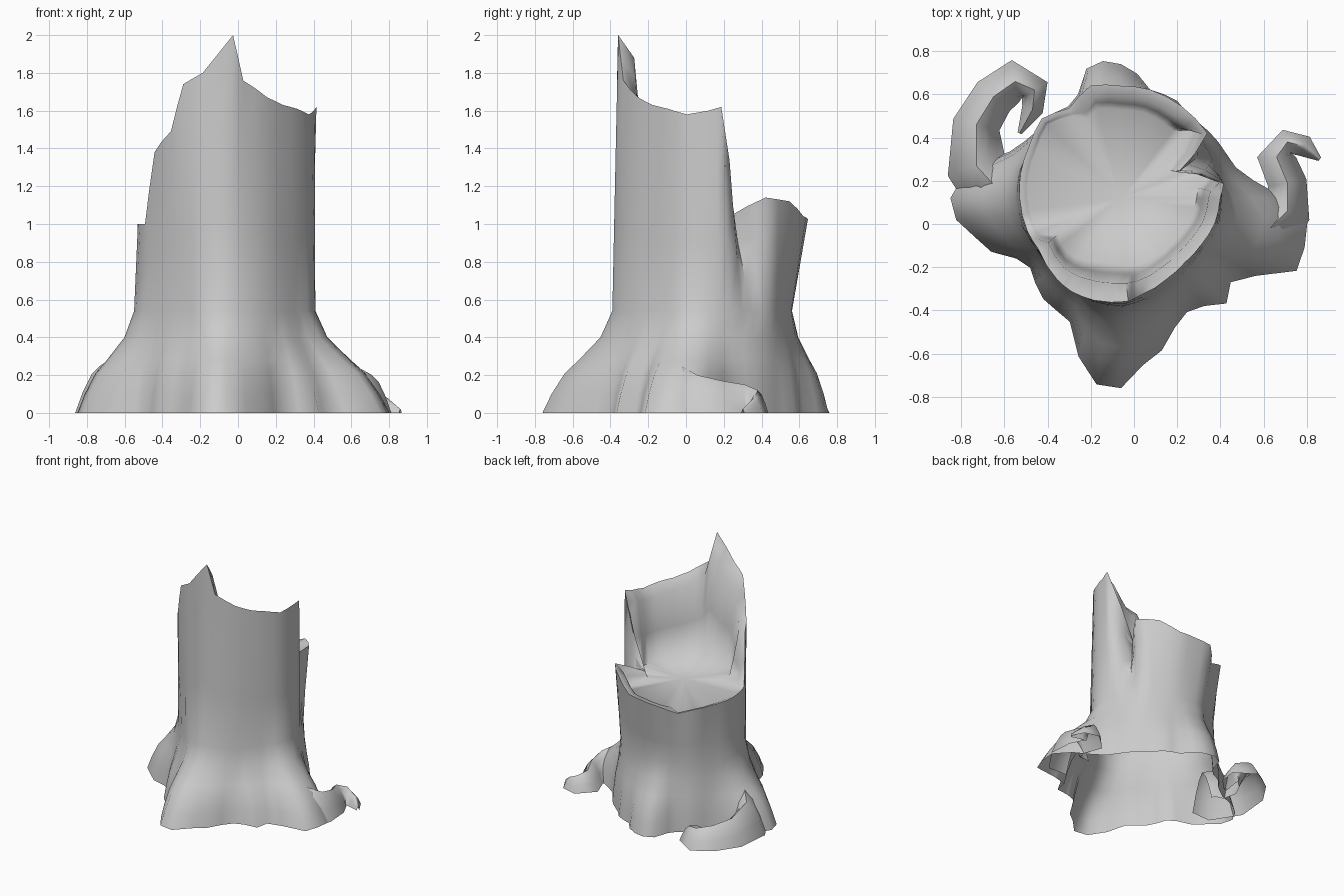
import bpy, bmesh, math
from mathutils import Vector

cube = bpy.data.objects.get("Cube")
if cube:
    bpy.data.objects.remove(cube, do_unlink=True)

grey = bpy.data.materials.new("weathered grey wood")
grey.use_nodes = True
colour = (0.6, 0.6, 0.6, 1)
grey.diffuse_color = colour
grey.node_tree.nodes["Principled BSDF"].inputs["Base Color"].default_value = colour

CENTRE = Vector((-0.06, 0.12, 0))
COLUMNS = 48

# Foot radius in hundredths, every 7.5 degrees from +x
FOOT = [76, 62, 55, 53, 52, 51, 50, 50, 52, 52, 52, 58,
        62, 64, 62, 52, 49, 50, 51, 50, 52, 56, 66, 74,
        79, 77, 70, 65, 56, 53, 56, 59, 60, 62, 76, 87,
        88, 78, 73, 65, 61, 63, 69, 64, 72, 88, 88, 87]
# Waist radius, rim radius and rim height, every 15 degrees
WAIST = [47, 46, 46, 46, 44, 44, 44, 45, 44, 46, 47, 49,
         49, 48, 46, 45, 46, 50, 51, 49, 47, 45, 45, 47]
RIM = [46, 48, 30, 50, 51, 52, 52, 54, 48, 52, 49, 48,
       47, 46, 45, 48, 49, 49, 48, 46, 43, 42, 43, 45]
TOP = [160, 162, 105, 114, 112, 104, 103, 102, 95, 100, 100, 100,
       100, 100, 138, 149, 174, 180, 200, 176, 167, 163, 161, 158]
# Sideways lean of the rim, in degrees, where the wood is torn
LEAN = {1: -7, 2: -5, 3: -8, 4: -3, 13: 5, 14: 2, 15: 7, 16: 2, 18: 4, 19: -4}


def doubled(values):
    """Insert a midpoint between neighbours around the ring."""
    result = []
    for a, b in zip(values, values[1:] + values[:1]):
        result += [a, (a + b) / 2]
    return result


def polar(column, radius, z, twist=0):
    a = math.tau * column / COLUMNS + math.radians(twist)
    return CENTRE + Vector((radius * math.cos(a), radius * math.sin(a), z))


def loft(bm, rows, closed):
    """Skin a list of point rows with quads."""
    rings = [[bm.verts.new(p) for p in row] for row in rows]
    for low, high in zip(rings, rings[1:]):
        n = len(low)
        for i in range(n if closed else n - 1):
            j = (i + 1) % n
            bm.faces.new((low[i], low[j], high[j], high[i]))
    return rings


def finish(bm, name):
    mesh = bpy.data.meshes.new(name)
    bm.to_mesh(mesh)
    bm.free()
    mesh.materials.append(grey)
    obj = bpy.data.objects.new(name, mesh)
    bpy.context.collection.objects.link(obj)
    bpy.ops.object.select_all(action="DESELECT")
    obj.select_set(True)
    bpy.context.view_layer.objects.active = obj
    bpy.ops.object.shade_smooth_by_angle(angle=math.radians(80))


def wall_thickness(i):
    """Thin at the torn gaps, thick behind the tall splinter."""
    if 2 <= i <= 6 or 16 <= i <= 27:
        return 0.04
    facing = math.cos(math.tau * (i - 34.5) / COLUMNS)
    return 0.11 + 0.07 * max(0, facing) ** 8


# Hollow trunk: flared foot, waist, torn rim, sloping inner wall and floor
def trunk():
    bm = bmesh.new()
    foot, waist, rim, top = ([v / 100 for v in ring] for ring in
                             (FOOT, doubled(WAIST), doubled(RIM), doubled(TOP)))
    lean = doubled([LEAN.get(i, 0) for i in range(COLUMNS // 2)])
    ring = range(COLUMNS)
    rows = []
    for z, flare in ((0, 1), (0.1, 0.87), (0.21, 0.68), (0.28, 0.48), (0.4, 0.17), (0.54, 0)):
        rows.append([polar(i, waist[i] + (foot[i] - waist[i]) * flare, z) for i in ring])
    for k in (0.35, 0.7, 1):
        rows.append([polar(i, waist[i] + (rim[i] - waist[i]) * k,
                           0.54 + (top[i] - 0.54) * k, lean[i] * k) for i in ring])
    for depth, k in ((0.5, 0.87), (0.75, 0.4), (1, 0)):
        row = []
        for i in ring:
            p = polar(i, rim[i] - wall_thickness(i) * depth, 0, lean[i] * k)
            floor = min(1.02 - 0.14 * (p.y - CENTRE.y), top[i] - 0.01)
            p.z = floor + (top[i] - floor) * k
            row.append(p)
        rows.append(row)
    inner = loft(bm, rows, True)[-1]
    hub = bm.verts.new(CENTRE + Vector((0, 0, 1.01)))
    for i in ring:
        bm.faces.new((inner[i], inner[(i + 1) % COLUMNS], hub))
    finish(bm, "hollow_trunk")


# Curled root: tapering rounded ridge, open underneath, swept along the ground
def curled_root(name, path):
    bm = bmesh.new()
    rows = []
    for i, (x, y, half, height) in enumerate(path):
        before, after = path[max(i - 1, 0)], path[min(i + 1, len(path) - 1)]
        along = Vector((after[0] - before[0], after[1] - before[1], 0)).normalized()
        side = Vector((along.y, -along.x, 0))
        rows.append([Vector((x, y, height * (1 - abs(s) ** 1.6))) + side * half * s
                     for s in (-1, -0.7, -0.35, 0, 0.35, 0.7, 1)])
    loft(bm, rows, False)
    finish(bm, name)


trunk()
curled_root("left_hook_root", [
    (0.52, -0.03, 0.13, 0.26), (0.62, -0.03, 0.15, 0.25), (0.71, 0.06, 0.11, 0.2),
    (0.71, 0.19, 0.09, 0.17), (0.66, 0.31, 0.09, 0.15), (0.71, 0.38, 0.06, 0.12),
    (0.79, 0.36, 0.05, 0.08), (0.86, 0.3, 0.01, 0.02)])
curled_root("right_hook_root", [
    (-0.54, 0.14, 0.13, 0.28), (-0.62, 0.15, 0.18, 0.32), (-0.73, 0.27, 0.14, 0.25),
    (-0.73, 0.46, 0.11, 0.19), (-0.65, 0.59, 0.1, 0.16), (-0.55, 0.66, 0.1, 0.14),
    (-0.46, 0.62, 0.07, 0.12), (-0.47, 0.53, 0.05, 0.09), (-0.53, 0.42, 0.01, 0.02)])
